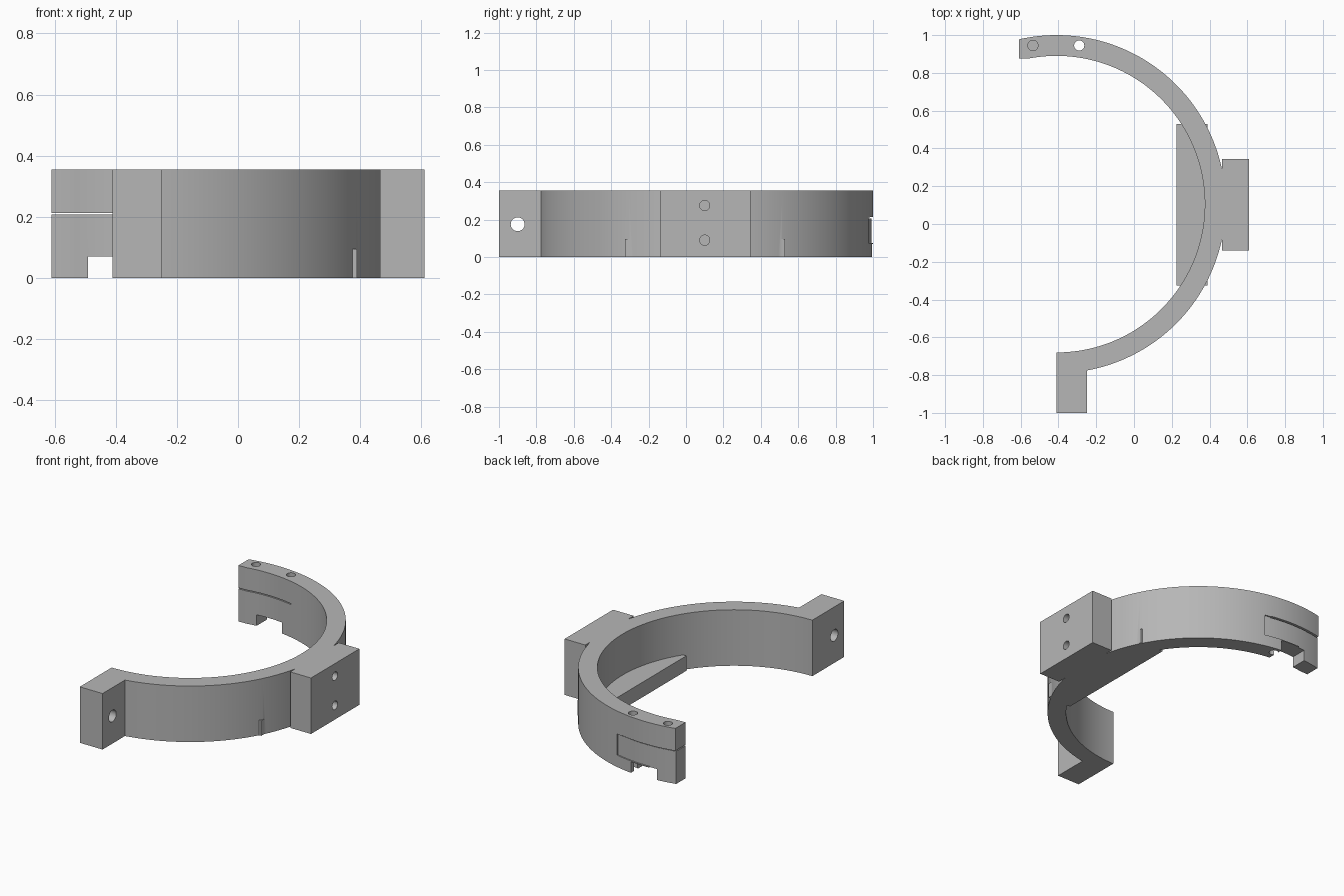
import bpy
import bmesh
from math import sin, cos, radians, pi
from mathutils import Matrix, Vector

cube = bpy.data.objects.get("Cube")
if cube:
    bpy.data.objects.remove(cube, do_unlink=True)

grey = bpy.data.materials.new("plain grey")
grey.use_nodes = True
colour = (0.47, 0.47, 0.47, 1)
grey.diffuse_color = colour
grey.node_tree.nodes["Principled BSDF"].inputs["Base Color"].default_value = colour

CX, CY = -0.41, 0.105      # ring centre
INNER, OUTER = 0.785, 0.895
HEIGHT, END_X = 0.355, -0.61


def finish(name, bm):
    bmesh.ops.recalc_face_normals(bm, faces=bm.faces)
    mesh = bpy.data.meshes.new(name)
    bm.to_mesh(mesh)
    bm.free()
    mesh.materials.append(grey)
    obj = bpy.data.objects.new(name, mesh)
    bpy.context.collection.objects.link(obj)
    return obj


def prism(name, outline, z0, z1):
    bm = bmesh.new()
    face = bm.faces.new([bm.verts.new((x, y, z0)) for x, y in outline])
    made = bmesh.ops.extrude_face_region(bm, geom=[face])["geom"]
    verts = [v for v in made if isinstance(v, bmesh.types.BMVert)]
    bmesh.ops.translate(bm, verts=verts, vec=(0, 0, z1 - z0))
    return finish(name, bm)


def box(name, x0, x1, y0, y1, z0, z1):
    return prism(name, [(x0, y0), (x1, y0), (x1, y1), (x0, y1)], z0, z1)


def rod(name, centre, radius, length, axis):
    bm = bmesh.new()
    turn = Vector((0, 0, 1)).rotation_difference(Vector(axis)).to_matrix().to_4x4()
    bmesh.ops.create_cone(bm, cap_ends=True, segments=32, radius1=radius,
                          radius2=radius, depth=length,
                          matrix=Matrix.Translation(centre) @ turn)
    return finish(name, bm)


def arc(radius, start, end, steps):
    angles = [radians(start + (end - start) * i / steps) for i in range(steps + 1)]
    return [(CX + radius * cos(a), CY + radius * sin(a)) for a in angles]


def combine(target, other, operation):
    mod = target.modifiers.new(other.name, "BOOLEAN")
    mod.operation, mod.object, mod.solver = operation, other, "EXACT"
    bpy.context.view_layer.objects.active = target
    bpy.ops.object.modifier_apply(modifier=mod.name)
    bpy.data.objects.remove(other, do_unlink=True)


# Half ring with a straight-cut end
outline = arc(OUTER, -90, 102.9, 120) + [(END_X, 0.875)] + arc(INNER, 100.3, -90, 120)
ring = prism("half_ring_bracket", outline, 0, HEIGHT)

# Front lug, side mounting block and inner shelf
for part in (box("front_lug", CX, -0.25, -1, -0.74, 0, HEIGHT),
             box("mounting_block", 0.465, 0.61, -0.14, 0.345, 0, HEIGHT),
             box("inner_shelf", 0.225, 0.39, -0.325, 0.53, 0, 0.095)):
    combine(ring, part, "UNION")

# Clip arm at the rear end: shallow outer recess, slit and bottom notch
recess = arc(0.887, 76.4, 106, 24) + arc(0.94, 106, 76.4, 24)
hook_recess = arc(0.887, 92, 106, 12) + arc(0.94, 106, 92, 12)
cutters = [
    prism("arm_recess", recess, 0.075, 0.21),
    prism("hook_recess", hook_recess, -0.05, 0.2),
    box("arm_slit", -0.7, -0.24, 0.8, 1.1, 0.207, 0.213),
    box("hook_notch", -0.49, -0.31, 0.8, 1.1, -0.1, 0.07),
    # Pin and screw holes
    rod("pin_hole", (-0.29, 0.945, 0.2), 0.027, 0.6, (0, 0, 1)),
    rod("end_pin_hole", (-0.535, 0.945, 0.31), 0.027, 0.2, (0, 0, 1)),
    rod("lug_hole", (-0.33, -0.9, 0.175), 0.037, 0.4, (1, 0, 0)),
]
for z in (0.09, 0.275):
    cutters.append(rod("block_hole", (0.6, 0.1, z), 0.027, 0.24, (1, 0, 0)))
for cutter in cutters:
    combine(ring, cutter, "DIFFERENCE")

# Smooth the curved walls, keep the edges crisp
bpy.ops.object.select_all(action="DESELECT")
ring.select_set(True)
bpy.context.view_layer.objects.active = ring
bpy.ops.object.shade_smooth_by_angle(angle=pi / 6)
